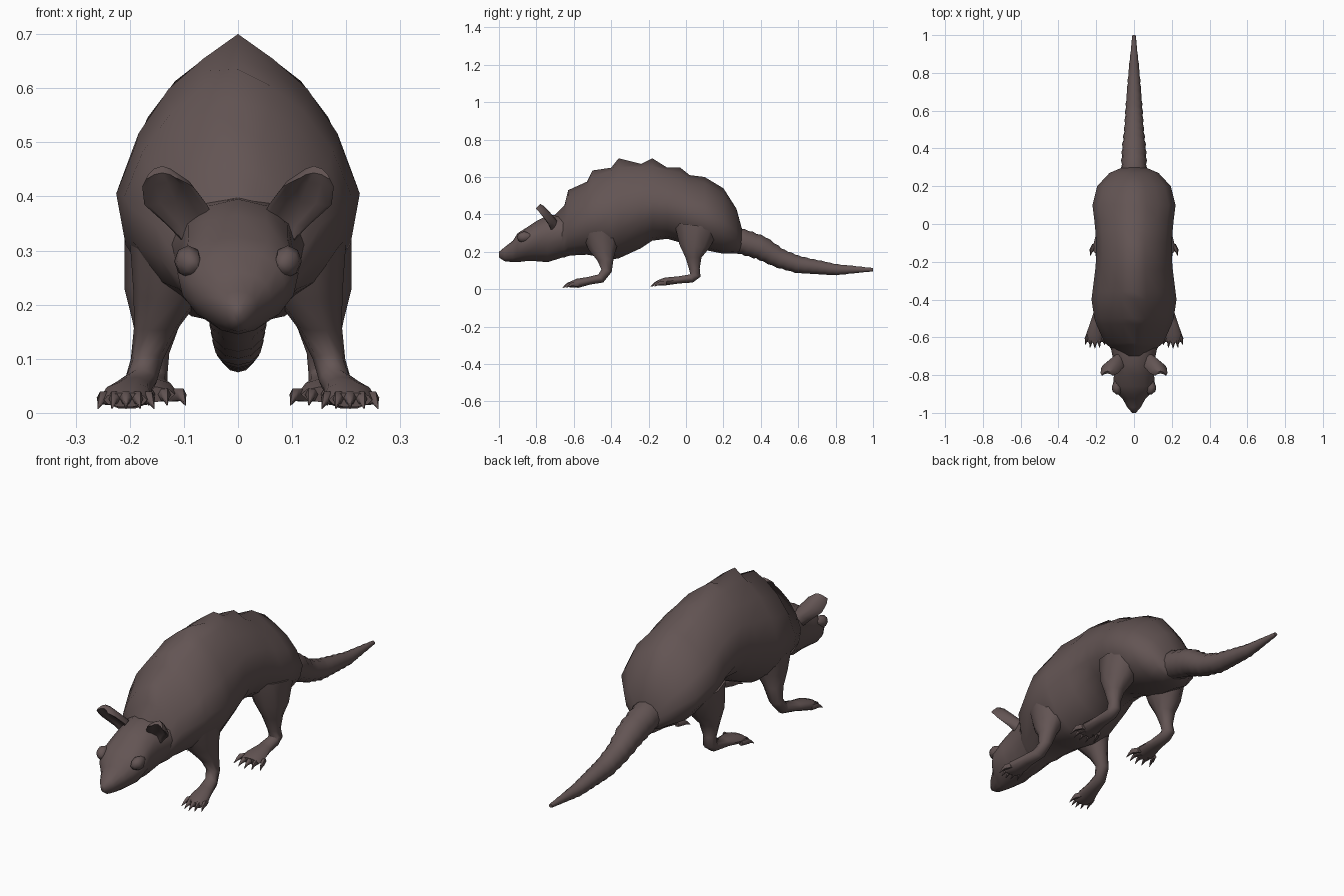
import bpy, bmesh, math
from mathutils import Vector

cube = bpy.data.objects.get("Cube")
if cube:
    bpy.data.objects.remove(cube, do_unlink=True)

fur = bpy.data.materials.new("dark brown fur")
fur.use_nodes = True
FUR_COLOUR = (0.125, 0.09, 0.088, 1)
fur.diffuse_color = FUR_COLOUR
for node in fur.node_tree.nodes:
    if node.type == 'BSDF_PRINCIPLED':
        node.inputs["Base Color"].default_value = FUR_COLOUR


def skin_rings(name, rings, mirrored=False, sharp=60):
    """Bridge equal rings of points into a closed smooth object."""
    bm = bmesh.new()
    loops = [[bm.verts.new(p) for p in ring] for ring in rings]
    count = len(loops[0])
    for a, b in zip(loops, loops[1:]):
        for i in range(count):
            j = (i + 1) % count
            bm.faces.new((a[i], a[j], b[j], b[i]))
    bm.faces.new(loops[0])
    bm.faces.new(loops[-1])
    bmesh.ops.recalc_face_normals(bm, faces=bm.faces)
    mesh = bpy.data.meshes.new(name)
    bm.to_mesh(mesh)
    bm.free()
    mesh.materials.append(fur)
    obj = bpy.data.objects.new(name, mesh)
    bpy.context.collection.objects.link(obj)
    if mirrored:
        obj.modifiers.new("mirror", 'MIRROR')
    bpy.ops.object.select_all(action='DESELECT')
    obj.select_set(True)
    bpy.context.view_layer.objects.active = obj
    bpy.ops.object.shade_smooth_by_angle(angle=math.radians(sharp))
    return obj


def upright_rings(stations, sides, egg, crest=False):
    """Vertical rings from (y, top, bottom, half width); crest keeps a jagged spine."""
    rings = []
    last = len(stations) - 1
    for k, (y, top, bottom, half) in enumerate(stations):
        near = [stations[max(k - 1, 0)][1], top, stations[min(k + 1, last)][1]]
        soft = min(top, sum(near) / 3) if crest else top
        ring = []
        for i in range(sides):
            a = math.tau * i / sides + math.pi / 2
            s = math.sin(a)
            high = top if i == 0 else soft
            pinch = 1 - egg * (s if egg < 0 else max(s, 0))
            ring.append((half * math.cos(a) * pinch, y,
                         (high + bottom) / 2 + s * (high - bottom) / 2))
        rings.append(ring)
    return rings


def tube_rings(path, sides=10, dish=0):
    """Rings across a path of (x, y, z, side radius, depth radius)."""
    rings = []
    pts = [Vector(p[:3]) for p in path]
    side = Vector((1, 0, 0))
    for k, (x, y, z, rx, r) in enumerate(path):
        along = pts[min(k + 1, len(pts) - 1)] - pts[max(k - 1, 0)]
        up = side.cross(along).normalized()
        ring = []
        for i in range(sides):
            a = math.tau * i / sides
            c = math.cos(a)
            ring.append(pts[k] + side * rx * c + up * (r * math.sin(a) + dish * c * c))
        rings.append(ring)
    return rings


# Body with a scalloped spine
body = [(-.70, .40, .17, .09), (-.65, .45, .17, .13), (-.63, .53, .18, .155),
        (-.53, .575, .185, .20), (-.50, .635, .18, .21), (-.40, .65, .16, .225),
        (-.36, .70, .165, .22), (-.24, .67, .22, .205), (-.18, .70, .26, .20),
        (-.10, .65, .27, .20), (-.03, .65, .25, .205), (.02, .61, .23, .21),
        (.10, .60, .21, .22), (.20, .54, .19, .195), (.27, .43, .19, .13),
        (.30, .32, .20, .06)]
skin_rings("body", upright_rings(body, 16, .25, crest=True))

# Wedge-shaped head and neck
head = [(-1, .20, .17, .01), (-.97, .225, .15, .035), (-.925, .26, .145, .06),
        (-.90, .30, .145, .085), (-.86, .325, .15, .11), (-.80, .365, .15, .105),
        (-.74, .395, .145, .105), (-.66, .40, .17, .12), (-.58, .40, .19, .14)]
skin_rings("head", upright_rings(head, 14, -.18))

# Brow bulges over the eyes
brow = [(.085, -.90, .27, .012, .012), (.09, -.885, .275, .024, .026),
        (.092, -.86, .28, .026, .03), (.09, -.83, .285, .012, .014)]
skin_rings("eye_brows", tube_rings(brow, 8), mirrored=True)

# Cupped ears
ear = [(.065, -.69, .32, .03, .022), (.085, -.71, .36, .046, .02),
       (.115, -.74, .40, .058, .017), (.13, -.77, .435, .047, .014),
       (.14, -.785, .45, .03, .009)]
skin_rings("ears", tube_rings(ear, 12, dish=.025), mirrored=True)

# Legs running into flat paws
front_leg = [(.11, -.45, .32, .09, .12), (.128, -.445, .22, .065, .08),
             (.15, -.43, .16, .042, .046), (.168, -.425, .10, .03, .03),
             (.18, -.455, .058, .03, .026), (.195, -.52, .045, .036, .022),
             (.205, -.58, .032, .047, .026), (.208, -.625, .024, .04, .014)]
skin_rings("front_legs", tube_rings(front_leg), mirrored=True)
hind_leg = [(.12, .06, .34, .09, .13), (.14, .045, .23, .07, .085),
            (.15, .04, .17, .045, .045), (.155, .045, .11, .028, .03),
            (.16, .05, .075, .03, .03), (.16, .03, .058, .03, .024),
            (.163, -.04, .05, .035, .02), (.165, -.11, .042, .05, .022),
            (.165, -.15, .034, .048, .015)]
skin_rings("hind_legs", tube_rings(hind_leg), mirrored=True)

# Five toes with hooked claws on each paw
for label, cx, y, z, spread in (("front", .207, -.595, .026, .042),
                                ("hind", .165, -.125, .032, .058)):
    for i in range(5):
        f = (i - 2) / 2
        x0 = cx + f * spread * .75
        x1 = cx + f * spread
        back = .02 * f * f
        toe = [(x0, y + back, z, .012, .013),
               (x1, y - .03 + back, z + .002, .012, .013),
               (x1 + f * .004, y - .045 + back, z - .004, .007, .008),
               (x1 + f * .01, y - .065 + back, z - .018, .001, .001)]
        skin_rings(f"{label}_toe_{i + 1}", tube_rings(toe, 6), mirrored=True)

# Ringed tail, interpolated between a few key sections
keys = [(.23, .27, .062), (.30, .255, .068), (.40, .222, .064), (.50, .165, .052),
        (.60, .132, .046), (.80, .105, .03), (1, .105, .009)]
tail = []
STEPS = 36
for n in range(STEPS + 1):
    y = keys[0][0] + (1 - keys[0][0]) * n / STEPS
    for a, b in zip(keys, keys[1:]):
        if y <= b[0] + 1e-6:
            t = (y - a[0]) / (b[0] - a[0])
            break
    z = a[1] + (b[1] - a[1]) * t
    r = (a[2] + (b[2] - a[2]) * t) * (1.03 if n % 2 else .95)
    tail.append((0, y, z, r, r))
skin_rings("tail", tube_rings(tail, 12))
